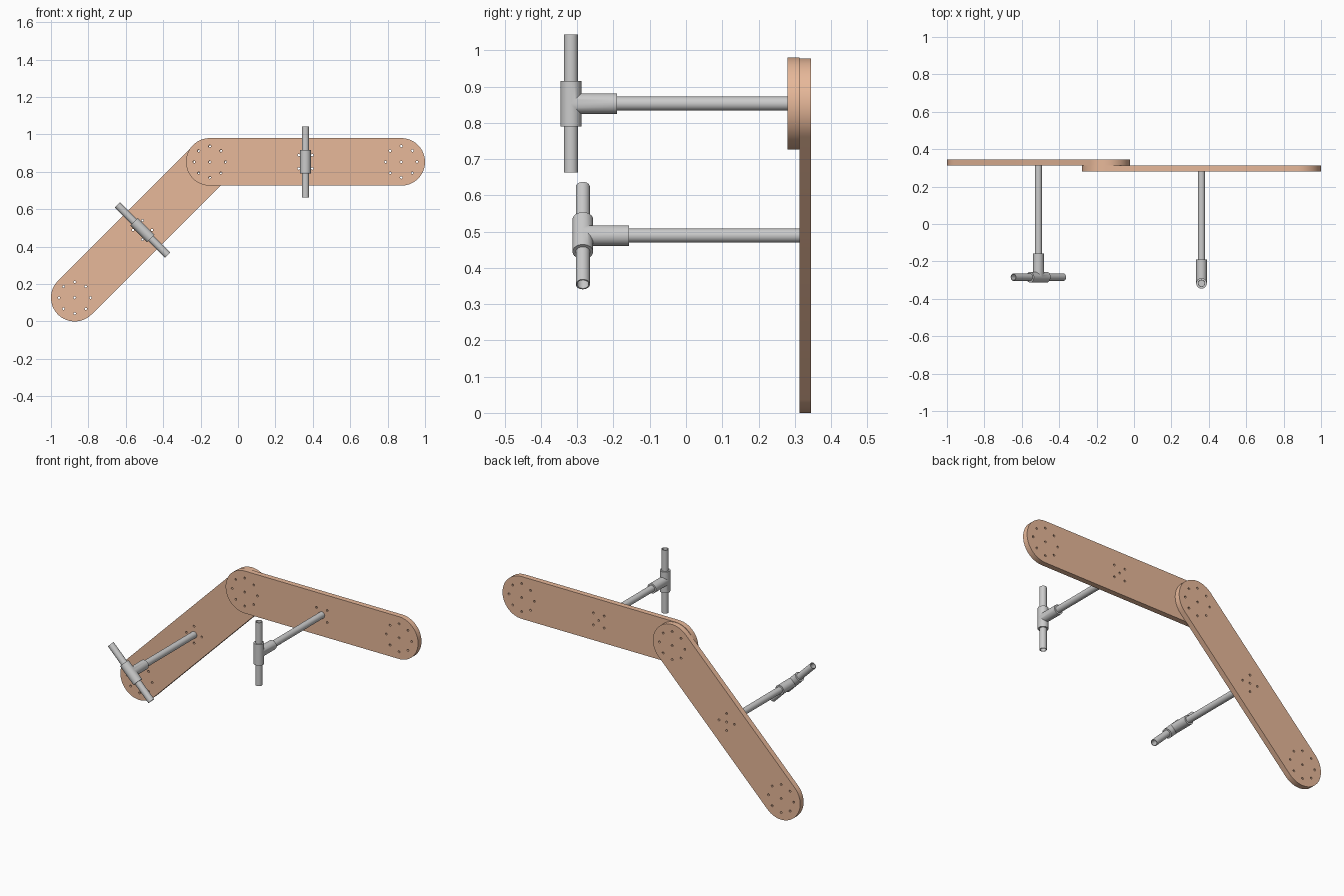
import bpy, bmesh
from math import pi, sin, cos, radians
from mathutils import Matrix, Vector

if "Cube" in bpy.data.objects:
    bpy.data.objects.remove(bpy.data.objects["Cube"])

R, HALF, THICK = 0.127, 0.512, 0.0327      # board end radius, half centre distance, thickness
TUBE_R, BORE_R, TEE_R = 0.0195, 0.016, 0.0285
TO_Y = Matrix.Rotation(-pi / 2, 4, 'X')    # turns a z-axis part onto +y

wood = bpy.data.materials.new("wood")
wood.diffuse_color = (0.8, 0.48, 0.32, 1)
wood.use_nodes = True
wood.node_tree.nodes["Principled BSDF"].inputs["Base Color"].default_value = wood.diffuse_color


def make(name, bm):
    bmesh.ops.recalc_face_normals(bm, faces=bm.faces)
    me = bpy.data.meshes.new(name)
    bm.to_mesh(me)
    bm.free()
    ob = bpy.data.objects.new(name, me)
    bpy.context.collection.objects.link(ob)
    return ob


def activate(ob):
    bpy.ops.object.select_all(action='DESELECT')
    ob.select_set(True)
    bpy.context.view_layer.objects.active = ob


def boolean(ob, other, op):
    mod = ob.modifiers.new("bool", 'BOOLEAN')
    mod.operation, mod.solver, mod.object = op, 'EXACT', other
    other.hide_render = True
    activate(ob)
    bpy.ops.object.modifier_apply(modifier=mod.name)
    bpy.data.objects.remove(other, do_unlink=True)


def finish(ob, matrix):
    activate(ob)
    bpy.ops.object.shade_smooth_by_angle(angle=radians(30))
    ob.matrix_world = matrix


def rod(bm, r, a, b, matrix, n=32):
    """Solid cylinder from a to b along z, then transformed."""
    m = matrix @ Matrix.Translation((0, 0, (a + b) / 2))
    bmesh.ops.create_cone(bm, cap_ends=True, segments=n, radius1=r, radius2=r,
                          depth=b - a, matrix=m)


def tube(name, a, b, matrix, n=32):
    """Hollow pipe from a to b along z, then transformed."""
    bm = bmesh.new()
    rings = [[bm.verts.new(matrix @ Vector((r * cos(2 * pi * i / n), r * sin(2 * pi * i / n), z)))
              for i in range(n)]
             for r, z in ((TUBE_R, a), (TUBE_R, b), (BORE_R, b), (BORE_R, a))]
    for k in range(4):
        p, q = rings[k], rings[(k + 1) % 4]
        for i in range(n):
            j = (i + 1) % n
            bm.faces.new((p[i], p[j], q[j], q[i]))
    return make(name, bm)


def board(name, matrix):
    # stadium-shaped plank, front face at local y = 0
    bm = bmesh.new()
    pts = []
    for side in (1, -1):
        for i in range(33):
            t = -pi / 2 + pi * i / 32
            pts.append((side * (HALF + R * cos(t)), 0, side * R * sin(t)))
    face = bm.faces.new([bm.verts.new(p) for p in pts])
    ext = bmesh.ops.extrude_face_region(bm, geom=[face], use_keep_orig=True)
    moved = [g for g in ext["geom"] if isinstance(g, bmesh.types.BMVert)]
    bmesh.ops.translate(bm, verts=moved, vec=(0, THICK, 0))
    ob = make(name, bm)
    # bolt holes: ring of eight plus centre at each end, five in the middle
    spots = [(0, 0)] + [(sx * 0.036, sz * 0.036) for sx in (1, -1) for sz in (1, -1)]
    for s in (1, -1):
        spots.append((s * HALF, 0))
        spots += [(s * HALF + 0.084 * cos(k * pi / 4), 0.084 * sin(k * pi / 4)) for k in range(8)]
    bm = bmesh.new()
    for x, z in spots:
        rod(bm, 0.0062, -0.01, THICK + 0.01, Matrix.Translation((x, 0, z)) @ TO_Y, 12)
    boolean(ob, make("hole_cutter", bm), 'DIFFERENCE')
    ob.data.materials.clear()
    ob.data.materials.append(wood)
    finish(ob, matrix)


def handle(prefix, matrix):
    grip_y = -0.597                          # grip axis in front of the board
    grip = Matrix.Translation((0, grip_y, 0))
    # stem and cross grip
    finish(tube(prefix + "_stem", grip_y + 0.03, 0, TO_Y), matrix)
    finish(tube(prefix + "_grip", -0.19, 0.19, grip), matrix)
    # tee fitting
    bm = bmesh.new()
    rod(bm, TEE_R, -0.063, 0.063, grip)
    tee = make(prefix + "_tee", bm)
    bm = bmesh.new()
    rod(bm, TEE_R, 0, 0.127, grip @ TO_Y)
    boolean(tee, make("tee_branch", bm), 'UNION')
    finish(tee, matrix)


# upper arm is level, lower arm is tilted 45 degrees and sits behind it
for name, pos, tilt in (("upper", (0.361, 0.2798, 0.853), 0),
                        ("lower", (-0.511, 0.2798 + THICK, 0.489), -45)):
    m = Matrix.Translation(pos) @ Matrix.Rotation(radians(tilt), 4, 'Y')
    board(name + "_board", m)
    handle(name + "_handle", m)
